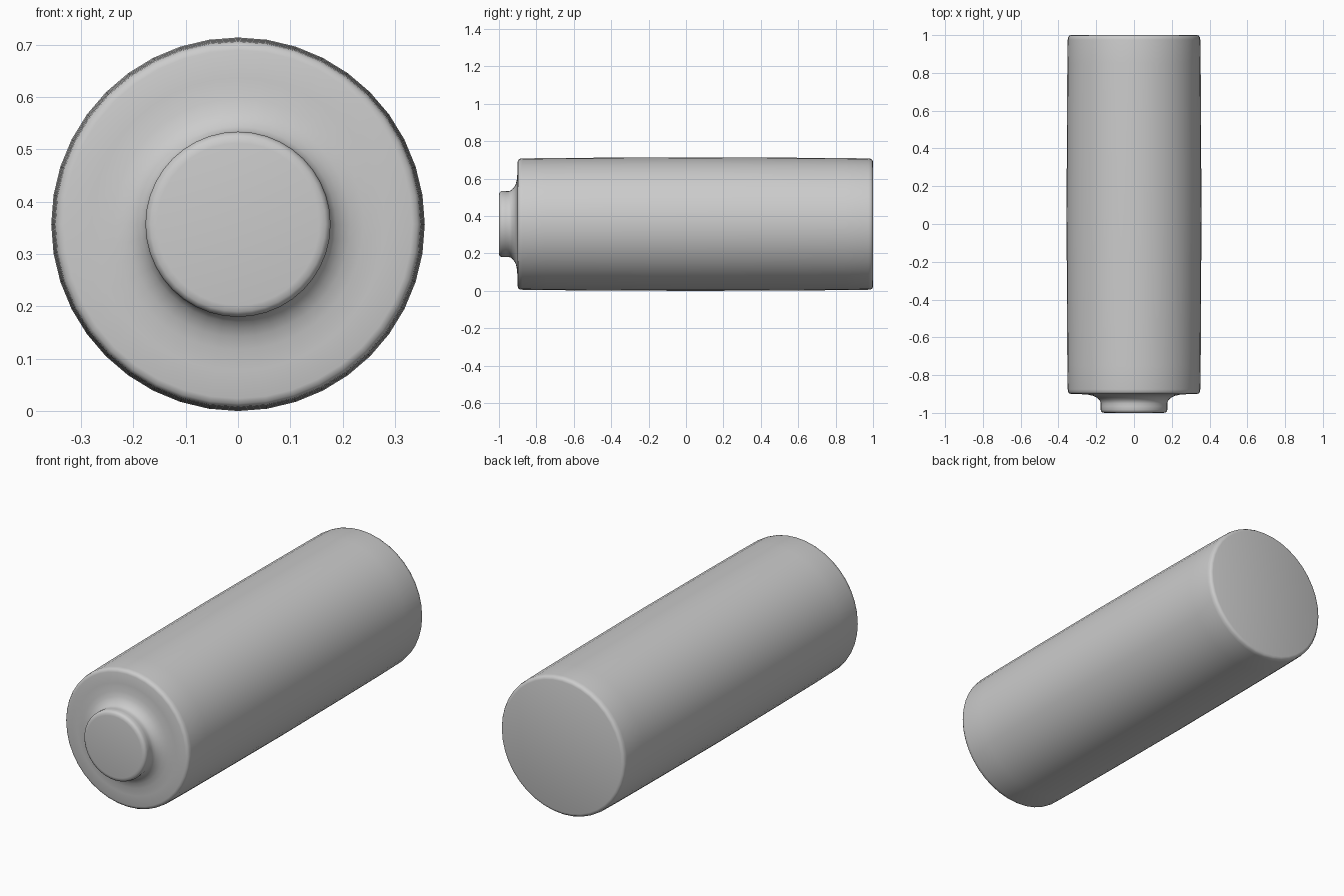
import bpy, bmesh
from math import cos, sin, pi, radians

if "Cube" in bpy.data.objects:
    bpy.data.objects.remove(bpy.data.objects["Cube"])

SIDES = 40
CENTRE_Z = 0.357

# (radius, y) profile from the terminal tip to the flat rear end
profile = [
    (0.155, -1.0), (0.167, -0.998), (0.174, -0.992), (0.177, -0.983),
    (0.177, -0.965), (0.176, -0.950), (0.179, -0.938), (0.187, -0.928),
    (0.199, -0.918), (0.215, -0.910), (0.240, -0.904), (0.280, -0.901),
    (0.333, -0.900), (0.343, -0.897), (0.349, -0.889), (0.351, -0.875),
    (0.353, -0.75), (0.355, -0.45), (0.357, 0.05), (0.355, 0.55),
    (0.353, 0.85), (0.351, 0.975), (0.349, 0.989), (0.343, 0.997),
    (0.333, 1.0),
]

# Battery: one turned shell with a raised contact at the front
bm = bmesh.new()
rings = []
for r, y in profile:
    rings.append([bm.verts.new((r * cos(2 * pi * i / SIDES), y,
                                CENTRE_Z + r * sin(2 * pi * i / SIDES)))
                  for i in range(SIDES)])
for a, b in zip(rings, rings[1:]):
    for i in range(SIDES):
        j = (i + 1) % SIDES
        bm.faces.new((a[i], a[j], b[j], b[i]))

# End caps
bm.faces.new(rings[0])
bm.faces.new(rings[-1])
bmesh.ops.recalc_face_normals(bm, faces=bm.faces)

mesh = bpy.data.meshes.new("battery_cell")
bm.to_mesh(mesh)
bm.free()
cell = bpy.data.objects.new("battery_cell", mesh)
bpy.context.collection.objects.link(cell)
bpy.context.view_layer.objects.active = cell
cell.select_set(True)
bpy.ops.object.shade_smooth_by_angle(angle=radians(40))
